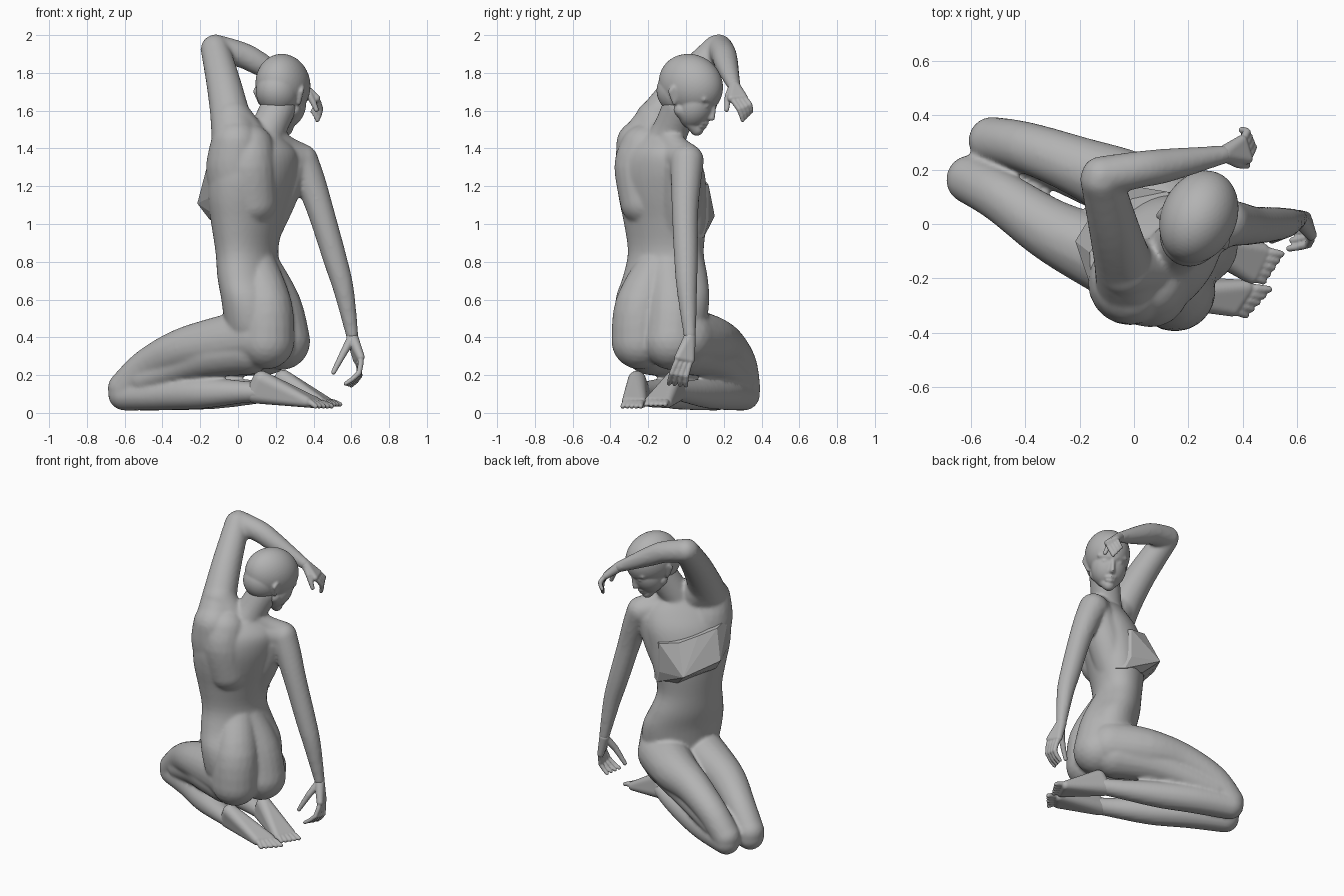
import bpy, bmesh, math
from mathutils import Vector, Matrix

if "Cube" in bpy.data.objects:
    bpy.data.objects.remove(bpy.data.objects["Cube"])

grey = bpy.data.materials.new("clay_grey")
grey.diffuse_color = (0.45, 0.45, 0.45, 1)
grey.use_nodes = True
grey.node_tree.nodes["Principled BSDF"].inputs["Base Color"].default_value = grey.diffuse_color


def sphere_points(sub):
    """Points of a unit ball."""
    bm = bmesh.new()
    bmesh.ops.create_icosphere(bm, subdivisions=sub, radius=1)
    pts = [v.co.copy() for v in bm.verts]
    bm.free()
    return pts


BALL = {s: sphere_points(s) for s in (2, 3)}


def hull(bm, balls, sub=3):
    """Convex skin around balls given as (x, y, z, radius)."""
    tmp = bmesh.new()
    for x, y, z, r in balls:
        for p in BALL[sub]:
            tmp.verts.new(p * r + Vector((x, y, z)))
    bmesh.ops.convex_hull(tmp, input=list(tmp.verts))
    loose = [v for v in tmp.verts if not v.link_faces]
    bmesh.ops.delete(tmp, geom=loose, context='VERTS')
    me = bpy.data.meshes.new("piece")
    tmp.to_mesh(me)
    tmp.free()
    bm.from_mesh(me)
    bpy.data.meshes.remove(me)


def spline(pts, n):
    """Smooth curve through rows of numbers."""
    out = []
    for i in range(len(pts) - 1):
        a, b, c, d = (pts[max(0, min(len(pts) - 1, i + k))] for k in (-1, 0, 1, 2))
        for s in range(n):
            t = s / n
            out.append(tuple(0.5 * (2 * q + (r - p) * t + (2 * p - 5 * q + 4 * r - w) * t * t
                             + (3 * q - p - 3 * r + w) * t ** 3) for p, q, r, w in zip(a, b, c, d)))
    return out + [tuple(pts[-1])]


def limb(bm, pts, n=4, sub=3):
    path = spline(pts, n)
    for a, b in zip(path, path[1:]):
        hull(bm, (a, b), sub)


def ellipsoid(bm, loc, size):
    m = Matrix.Translation(loc) @ Matrix.Diagonal((*size, 1))
    bmesh.ops.create_icosphere(bm, subdivisions=4, radius=1, matrix=m)


def finish(bm, name, voxel=0, smooth=0, matrix=None):
    bmesh.ops.recalc_face_normals(bm, faces=list(bm.faces))
    me = bpy.data.meshes.new(name)
    bm.to_mesh(me)
    bm.free()
    me.materials.append(grey)
    ob = bpy.data.objects.new(name, me)
    bpy.context.collection.objects.link(ob)
    if matrix:
        ob.matrix_world = matrix
    if voxel:
        rm = ob.modifiers.new("blend", 'REMESH')
        rm.mode, rm.voxel_size, rm.use_smooth_shade = 'VOXEL', voxel, True
        sm = ob.modifiers.new("soften", 'SMOOTH')
        sm.factor, sm.iterations = 0.5, smooth


# Torso: rings of z, centre x, centre y, half width, half depth, turn
body = bmesh.new()
rings = [(.36, .12, -.12, .21, .15, 62), (.45, .13, -.13, .25, .18, 62), (.6, .11, -.125, .265, .175, 62),
         (.72, .07, -.11, .24, .158, 62), (.85, .047, -.107, .213, .15, 62), (1.0, .05, -.11, .235, .17, 57),
         (1.15, .06, -.125, .258, .193, 50), (1.28, .085, -.135, .268, .188, 45),
         (1.38, .11, -.14, .23, .155, 40), (1.46, .12, -.13, .12, .1, 40)]
loops = []
for z, cx, cy, a, b, phi in spline(rings, 4):
    p = math.radians(phi)
    loops.append([])
    for k in range(40):
        t = math.tau * k / 40
        u, d = a * math.cos(t), b * math.sin(t)
        loops[-1].append(body.verts.new((cx + u * math.cos(p) - d * math.sin(p),
                                         cy + u * math.sin(p) + d * math.cos(p), z)))
for lo, hi in zip(loops, loops[1:]):
    for k in range(40):
        body.faces.new((lo[k], lo[(k + 1) % 40], hi[(k + 1) % 40], hi[k]))
body.faces.new(loops[0][::-1])
body.faces.new(loops[-1])

# Seat, running up into the waist
limb(body, [(.09, -.15, .76, .12), (.145, -.235, .56, .143), (.15, -.245, .38, .15)])
limb(body, [(.11, -.09, .76, .12), (.195, -.07, .56, .143), (.23, -.075, .38, .153)])

# Thighs with their undersides, then lower legs
limb(body, [(.1, -.21, .4, .16), (-.1, -.12, .37, .14), (-.3, -.025, .33, .115),
            (-.48, .095, .245, .095), (-.6, .163, .13, .09)])
limb(body, [(.05, -.19, .34, .14), (-.12, -.12, .31, .12), (-.3, -.02, .25, .09), (-.5, .1, .18, .085)])
limb(body, [(.18, -.01, .4, .16), (0, .12, .38, .14), (-.2, .21, .35, .11),
            (-.4, .283, .255, .093), (-.52, .306, .13, .088)])
limb(body, [(.15, 0, .34, .14), (-.03, .11, .31, .12), (-.2, .2, .25, .09), (-.42, .28, .18, .085)])
limb(body, [(-.6, .163, .1, .088), (-.4, .06, .102, .088), (-.2, -.07, .105, .084),
            (0, -.19, .11, .062), (.1, -.24, .11, .052)])
limb(body, [(-.52, .306, .098, .086), (-.3, .22, .102, .088), (-.1, .12, .105, .082),
            (.1, .02, .11, .062), (.22, -.05, .12, .052)])

# Back muscles, shoulders and neck
limb(body, [(.03, -.17, 1.0, .12), (0, -.195, 1.17, .15), (-.015, -.215, 1.3, .155), (-.01, -.235, 1.42, .135)])
limb(body, [(.08, -.22, 1.12, .13), (.06, -.24, 1.3, .14), (.06, -.22, 1.4, .13)])
limb(body, [(.13, -.04, 1.0, .115), (.2, -.03, 1.15, .115), (.27, -.02, 1.3, .1)])
limb(body, [(.12, -.12, 1.39, .09), (.33, .005, 1.335, .09)])
limb(body, [(.17, -.1, 1.47, .07), (.25, -.05, 1.405, .065), (.33, .005, 1.36, .07)])
limb(body, [(.1, -.17, 1.38, .11), (-.03, -.16, 1.55, .11)])
limb(body, [(.12, -.13, 1.4, .105), (.16, -.08, 1.5, .095), (.215, -.03, 1.62, .095)])

# Arms
limb(body, [(.335, .005, 1.335, .09), (.385, 0, 1.22, .08), (.44, -.005, 1.06, .07), (.515, 0, .81, .063),
            (.56, .005, .65, .054), (.605, .02, .41, .033)])
limb(body, [(-.01, -.23, 1.42, .13), (-.04, -.14, 1.57, .107), (-.075, -.01, 1.74, .092), (-.12, .165, 1.925, .078)])
limb(body, [(-.12, .175, 1.93, .074), (.02, .2, 1.895, .068), (.12, .215, 1.845, .062), (.33, .255, 1.73, .034)])
finish(body, "body", 0.011, 6)

# Faceted chest form
chest = bmesh.new()
p = math.radians(52)
for z, depths in ((1.27, (.1, .185, .19)), (1.075, (.1, .252, .2)), (.99, (.06, .17, .165))):
    for u, d in zip((-.225, -.125, 0, .125, .225), depths + depths[1::-1]):
        d += .03 * (u > .1 and d > .2)
        for dd in (d, 0):
            chest.verts.new((.06 + u * math.cos(p) - dd * math.sin(p),
                             -.12 + u * math.sin(p) + dd * math.cos(p), z - .27 * u))
bmesh.ops.convex_hull(chest, input=list(chest.verts))
bmesh.ops.delete(chest, geom=[v for v in chest.verts if not v.link_faces], context='VERTS')
finish(chest, "chest_form")

# Head, built facing +y and then turned and tilted
head = bmesh.new()
ellipsoid(head, (0, -.005, 0), (.138, .18, .16))
ellipsoid(head, (0, -.045, -.06), (.115, .13, .12))
ellipsoid(head, (0, .07, -.085), (.11, .1, .13))
hull(head, [(0, .125, -.197, .037), (-.07, .03, -.13, .04), (.07, .03, -.13, .04)])       # jaw
hull(head, [(0, .16, -.03, .012), (0, .184, -.108, .013), (0, .157, -.112, .022)])        # nose
hull(head, [(-.025, .15, -.15, .012), (.025, .15, -.15, .012), (0, .163, -.147, .012)])   # upper lip
hull(head, [(-.02, .15, -.168, .012), (.02, .15, -.168, .012), (0, .16, -.169, .012)])    # lower lip
for s in (-1, 1):
    hull(head, [(s * .02, .16, -.022, .014), (s * .078, .128, -.02, .018)])               # brow
    ellipsoid(head, (s * .045, .143, -.052), (.022, .018, .014))                          # eye
    hull(head, [(s * .132, -.035, -.03, .011), (s * .136, -.045, -.055, .011),
                (s * .12, -.005, -.035, .011), (s * .112, -.005, -.105, .012)])           # ear
face = Vector((.38, .82, -.42)).normalized()
side = face.cross(Vector((0, 0, 1))).normalized()
up = side.cross(face)
turn = Matrix((side, face, up)).transposed().to_4x4()
finish(head, "head", 0.007, 3, Matrix.Translation((.24, .03, 1.735)) @ turn)


def digits(bm, roots, tips, bend, radius, count):
    """Evenly spread fingers or toes between two root and two tip points."""
    for i in range(count):
        t = i / (count - 1)
        a = Vector(roots[0]).lerp(Vector(roots[1]), t)
        c = Vector(tips[0]).lerp(Vector(tips[1]), t)
        m = (a + c) / 2 + Vector(bend)
        limb(bm, [(*a, radius), (*m, radius * .95), (*c, radius * .75)], 2, 2)


def hand(name, wrist, roots, tips, bend, thumb):
    bm = bmesh.new()
    hull(bm, [(*wrist, .032)] + [(*r, .021) for r in roots])
    digits(bm, roots, tips, bend, .0155, 4)
    limb(bm, [(*wrist, .025), (*thumb[0], .02), (*thumb[1], .013)], 2, 2)
    finish(bm, name, 0.005, 2)


hand("raised_hand", (.33, .255, 1.73), ((.415, .24, 1.665), (.395, .305, 1.67)),
     ((.42, .3, 1.55), (.395, .345, 1.595)), (.02, .012, 0), ((.38, .225, 1.68), (.415, .215, 1.605)))
hand("lowered_hand", (.605, .02, .4), ((.65, -.04, .295), (.63, .025, .28)),
     ((.57, -.09, .155), (.6, .0, .145)), (.03, -.01, -.015), ((.56, -.03, .32), (.505, -.06, .215)))


def foot(name, ankle, heel, roots, tips):
    bm = bmesh.new()
    hull(bm, [(*ankle, .05), (*heel, .048)] + [(*r, .03) for r in roots])
    digits(bm, roots, tips, (0, 0, .006), .018, 5)
    finish(bm, name, 0.006, 3)


foot("left_foot", (.09, -.235, .1), (.125, -.26, .175), ((.36, -.31, .06), (.41, -.235, .055)),
     ((.41, -.335, .035), (.495, -.24, .035)))
foot("right_foot", (.21, -.045, .11), (.24, -.06, .18), ((.43, -.19, .06), (.47, -.1, .055)),
     ((.475, -.21, .045), (.54, -.11, .045)))
